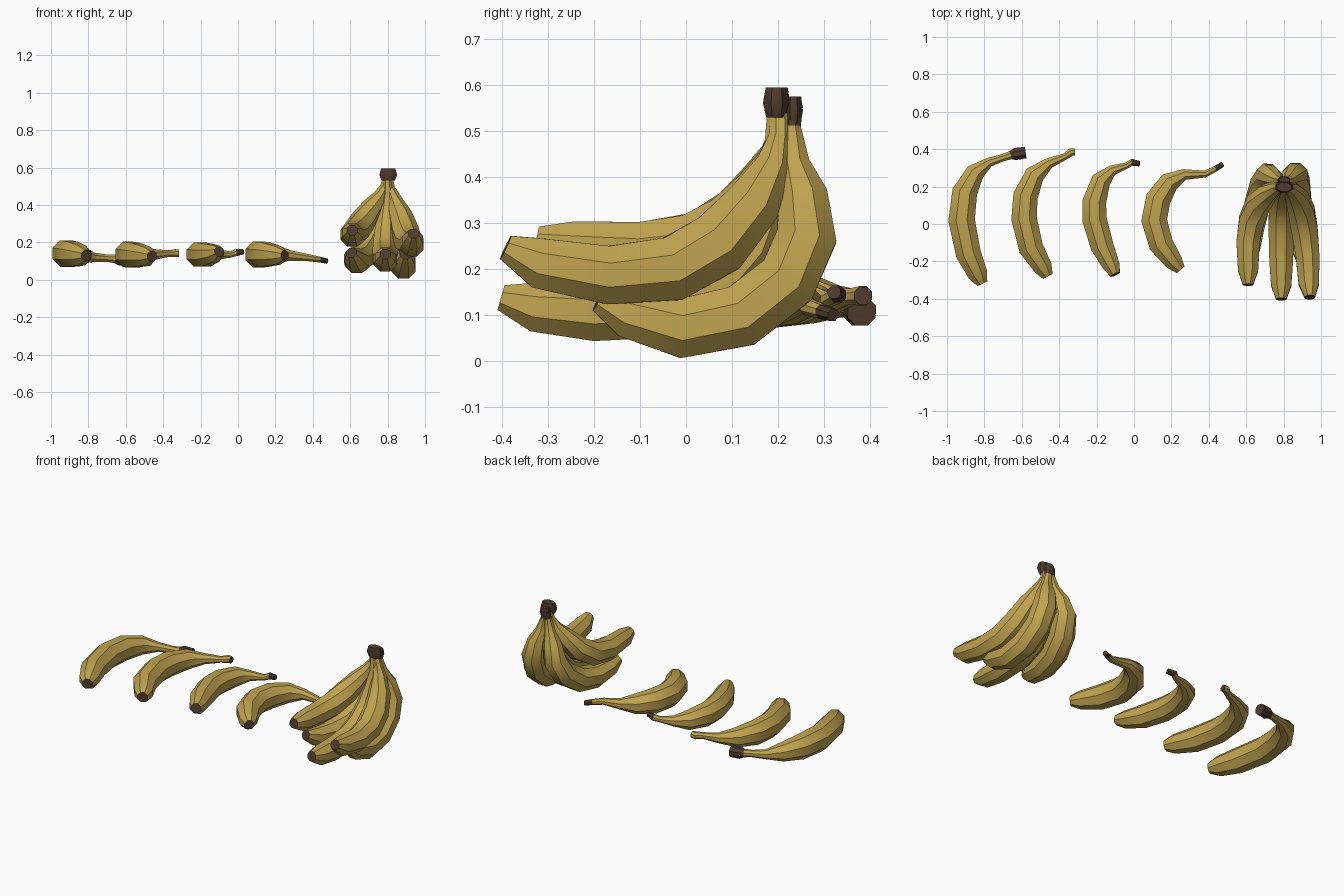
import bpy, bmesh, math
from mathutils import Vector


def material(name, rgb):
    m = bpy.data.materials.new(name)
    m.diffuse_color = (*rgb, 1.0)
    return m


YELLOW = material("banana_yellow", (0.53, 0.37, 0.08))
BROWN = material("stem_brown", (0.08, 0.043, 0.027))
SIDES = 8


def loft(name, rings, ref, brown_from=99, brown_start=True):
    """Skin 8-sided rings (x, y, z, radius); ref is the bend-plane normal.
    Segments from brown_from onward and the end caps are brown."""
    ref = Vector(ref)
    bm = bmesh.new()
    pts = [Vector(r[:3]) for r in rings]
    loops = []
    for i, p in enumerate(pts):
        t = (pts[min(i + 1, len(pts) - 1)] - pts[max(i - 1, 0)]).normalized()
        u = (ref - t * ref.dot(t)).normalized()
        v = t.cross(u)
        loop = []
        for k in range(SIDES):
            a = 2 * math.pi * (k + 0.5) / SIDES
            loop.append(bm.verts.new(p + (u * math.cos(a) + v * math.sin(a)) * rings[i][3] * 1.04))
        loops.append(loop)
    for i in range(len(loops) - 1):
        for k in range(SIDES):
            n = (k + 1) % SIDES
            f = bm.faces.new((loops[i][k], loops[i][n], loops[i + 1][n], loops[i + 1][k]))
            f.material_index = int(i >= brown_from)
    bm.faces.new(loops[0][::-1]).material_index = int(brown_start)
    bm.faces.new(loops[-1]).material_index = 1
    bmesh.ops.recalc_face_normals(bm, faces=bm.faces)
    me = bpy.data.meshes.new(name)
    bm.to_mesh(me)
    bm.free()
    me.materials.append(YELLOW)
    me.materials.append(BROWN)
    ob = bpy.data.objects.new(name, me)
    bpy.context.collection.objects.link(ob)
    bpy.ops.object.select_all(action='DESELECT')
    ob.select_set(True)
    bpy.context.view_layer.objects.active = ob
    bpy.ops.object.shade_smooth_by_angle(angle=math.radians(40))
    return ob


# Loose bananas lying in a row, blossom tip first, stem last
UP = (0, 0, 1)
loft("loose_banana_1", [
    (-0.81, -0.32, 0.13, 0.030), (-0.835, -0.27, 0.13, 0.055), (-0.885, -0.16, 0.137, 0.070),
    (-0.922, 0.02, 0.14, 0.074), (-0.905, 0.17, 0.14, 0.070), (-0.85, 0.275, 0.133, 0.052),
    (-0.775, 0.33, 0.12, 0.026), (-0.70, 0.355, 0.115, 0.020), (-0.66, 0.368, 0.112, 0.023),
    (-0.635, 0.374, 0.11, 0.034), (-0.58, 0.382, 0.108, 0.032)], UP, 8)
loft("loose_banana_2", [
    (-0.46, -0.28, 0.125, 0.030), (-0.485, -0.235, 0.125, 0.052), (-0.55, -0.13, 0.132, 0.068),
    (-0.588, 0.03, 0.135, 0.071), (-0.58, 0.15, 0.135, 0.069), (-0.53, 0.265, 0.135, 0.055),
    (-0.455, 0.325, 0.135, 0.030), (-0.37, 0.36, 0.14, 0.018), (-0.335, 0.385, 0.142, 0.022),
    (-0.315, 0.385, 0.142, 0.020)], UP)
loft("loose_banana_3", [
    (-0.10, -0.27, 0.15, 0.028), (-0.12, -0.225, 0.14, 0.047), (-0.17, -0.12, 0.133, 0.064),
    (-0.21, 0.02, 0.135, 0.068), (-0.212, 0.12, 0.135, 0.066), (-0.175, 0.235, 0.135, 0.054),
    (-0.115, 0.288, 0.135, 0.029), (-0.04, 0.312, 0.135, 0.017), (-0.01, 0.33, 0.145, 0.019),
    (0.03, 0.322, 0.15, 0.015)], UP, 8)
loft("loose_banana_4", [
    (0.25, -0.245, 0.13, 0.028), (0.215, -0.205, 0.13, 0.050), (0.145, -0.11, 0.135, 0.068),
    (0.108, 0.02, 0.135, 0.072), (0.13, 0.135, 0.135, 0.070), (0.19, 0.225, 0.135, 0.056),
    (0.27, 0.265, 0.13, 0.030), (0.38, 0.267, 0.117, 0.019), (0.435, 0.295, 0.108, 0.016),
    (0.475, 0.32, 0.10, 0.014)], UP, 8)

# Bunch of five hanging from one crown
SIDE = (1, 0, 0)
loft("bunch_upper_right", [
    (0.94, -0.392, 0.247, 0.029), (0.935, -0.32, 0.213, 0.057), (0.928, -0.17, 0.187, 0.066),
    (0.912, -0.03, 0.20, 0.073), (0.895, 0.07, 0.255, 0.073), (0.87, 0.145, 0.34, 0.062),
    (0.838, 0.19, 0.425, 0.040), (0.815, 0.205, 0.49, 0.025), (0.805, 0.205, 0.55, 0.022)], SIDE)
loft("bunch_upper_left", [
    (0.61, -0.325, 0.265, 0.029), (0.61, -0.25, 0.25, 0.056), (0.61, -0.10, 0.24, 0.065),
    (0.628, 0.02, 0.255, 0.070), (0.665, 0.11, 0.31, 0.068), (0.715, 0.165, 0.385, 0.054),
    (0.76, 0.195, 0.45, 0.035), (0.785, 0.205, 0.50, 0.024), (0.795, 0.205, 0.55, 0.022)], SIDE)
loft("bunch_middle", [
    (0.787, -0.402, 0.138, 0.029), (0.787, -0.33, 0.118, 0.056), (0.787, -0.20, 0.107, 0.066),
    (0.787, -0.04, 0.118, 0.070), (0.788, 0.07, 0.165, 0.070), (0.79, 0.145, 0.25, 0.062),
    (0.795, 0.185, 0.35, 0.050), (0.80, 0.20, 0.45, 0.032), (0.80, 0.20, 0.55, 0.024)], SIDE)
loft("bunch_lower_right", [
    (0.895, -0.19, 0.135, 0.029), (0.89, -0.13, 0.105, 0.055), (0.885, -0.01, 0.072, 0.068),
    (0.88, 0.12, 0.098, 0.071), (0.872, 0.22, 0.175, 0.070), (0.862, 0.262, 0.27, 0.068),
    (0.845, 0.255, 0.36, 0.055), (0.825, 0.235, 0.43, 0.035), (0.81, 0.23, 0.51, 0.020),
    (0.808, 0.235, 0.555, 0.020)], SIDE, 8)
loft("bunch_lower_left", [
    (0.605, -0.20, 0.145, 0.029), (0.62, -0.13, 0.115, 0.056), (0.635, -0.01, 0.10, 0.067),
    (0.66, 0.11, 0.118, 0.070), (0.69, 0.21, 0.185, 0.070), (0.717, 0.26, 0.275, 0.066),
    (0.742, 0.25, 0.36, 0.053), (0.77, 0.233, 0.43, 0.034), (0.787, 0.23, 0.51, 0.020),
    (0.79, 0.235, 0.555, 0.020)], SIDE, 8)

# Woody crown: a front knob and a smaller back knob, widened across the bunch
for name, y, z0, z1, r in (("crown_front", 0.197, 0.53, 0.595, 0.031),
                           ("crown_back", 0.234, 0.515, 0.575, 0.021)):
    ob = loft(name, [(0.0, y, z0, r * 0.75), (0.0, y, z0 + 0.03, r), (0.0, y, z1, r * 0.8)], SIDE, 0)
    ob.scale.x = 1.6
    ob.location.x = 0.803
